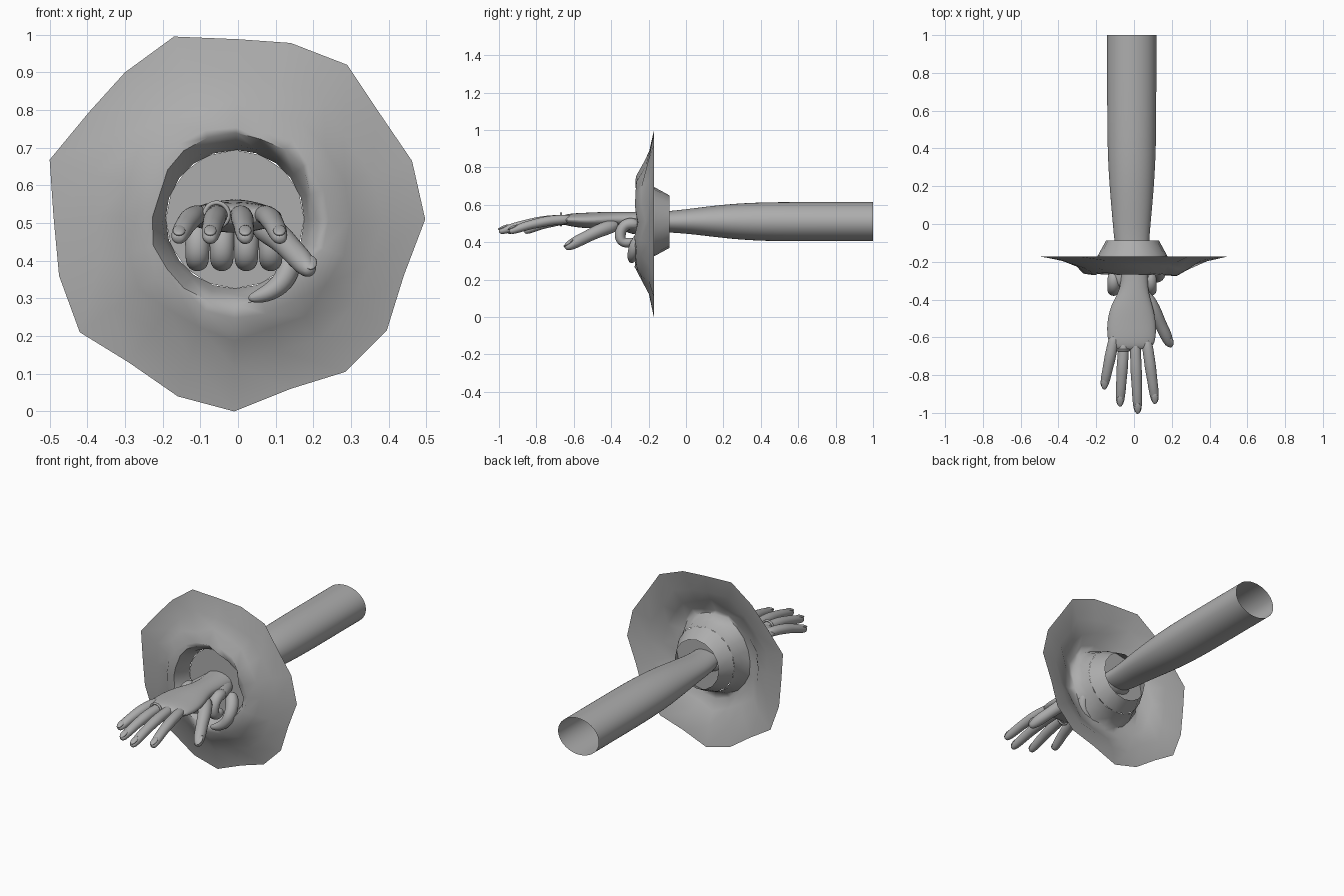
import bpy, bmesh, math, random
from mathutils import Vector

random.seed(4)
cube = bpy.data.objects.get("Cube")
if cube:
    bpy.data.objects.remove(cube)

grey = bpy.data.materials.new("plain grey")
grey.use_nodes = True
grey.diffuse_color = (0.42, 0.42, 0.42, 1)
grey.node_tree.nodes["Principled BSDF"].inputs["Base Color"].default_value = grey.diffuse_color


def finish(name, bm, angle=40, subdivide=0):
    """Turn a bmesh into a shaded object with the shared material."""
    bmesh.ops.recalc_face_normals(bm, faces=bm.faces)
    mesh = bpy.data.meshes.new(name)
    bm.to_mesh(mesh)
    bm.free()
    obj = bpy.data.objects.new(name, mesh)
    bpy.context.collection.objects.link(obj)
    mesh.materials.append(grey)
    if subdivide:
        obj.modifiers.new("Smooth form", 'SUBSURF').levels = subdivide
        obj.modifiers["Smooth form"].render_levels = subdivide
    bpy.ops.object.select_all(action='DESELECT')
    obj.select_set(True)
    bpy.context.view_layer.objects.active = obj
    bpy.ops.object.shade_smooth_by_angle(angle=math.radians(angle))
    return obj


def bridge(bm, rings):
    """Join neighbouring closed rings with quads."""
    for a, b in zip(rings, rings[1:]):
        n = len(a)
        for i in range(n):
            j = (i + 1) % n
            bm.faces.new((a[i], a[j], b[j], b[i]))


def loft(name, stations, ref=(1, 0, 0), sides=10, open_start=False):
    """Sweep an ellipse through stations of (x, y, z, half width, half height)."""
    bm = bmesh.new()
    centres = [Vector(s[:3]) for s in stations]
    rings = []
    for k, s in enumerate(stations):
        t = (centres[min(k + 1, len(centres) - 1)] - centres[max(k - 1, 0)]).normalized()
        side = Vector(ref)
        side = (side - t * side.dot(t)).normalized()
        up = side.cross(t)
        ring = []
        for i in range(sides):
            a = math.tau * i / sides
            p = centres[k] + (side * math.cos(a) * s[3] + up * math.sin(a) * s[-1]) * 1.05
            ring.append(bm.verts.new(p))
        rings.append(ring)
    bridge(bm, rings)
    bm.faces.new(rings[-1])
    if not open_start:
        bm.faces.new(rings[0])
    return finish(name, bm, 60, 2)


# Forearm, wrist and back of the hand, with an open rear end
loft("forearm_and_palm", [
    (-.012, 1, .51, .128, .103), (-.012, .7, .51, .128, .103),
    (-.012, .4, .51, .127, .103), (-.012, .2, .512, .116, .089),
    (-.012, 0, .512, .098, .063), (-.012, -.1, .508, .09, .056),
    (0, -.22, .515, .075, .045), (.003, -.34, .525, .065, .036),
    (-.01, -.43, .52, .11, .042), (-.014, -.53, .515, .13, .042),
    (-.012, -.62, .52, .125, .034), (-.01, -.67, .52, .1, .022)],
    sides=14, open_start=True)


# Outstretched fingers with nails
def finger(name, base, tip):
    base, tip = Vector(base), Vector(tip)
    stations = []
    for t, r in ((0, .03), (.3, .029), (.45, .031), (.65, .027),
                 (.76, .027), (.9, .024), (.97, .019), (1, .01)):
        p = base.lerp(tip, t)
        stations.append((p.x, p.y, .525 - .07 * t * t, r, r * .9))
    loft(name, stations)
    p = base.lerp(tip, .94)
    nail(name + "_nail", (p.x, p.y, .525 - .07 * .88 + .017), .4)


def nail(name, place, tilt):
    bpy.ops.mesh.primitive_uv_sphere_add(segments=12, ring_count=8, radius=1, location=place)
    obj = bpy.context.object
    obj.name = name
    obj.scale = (.017, .032, .008)
    obj.rotation_euler.x = tilt
    obj.data.materials.append(grey)
    bpy.ops.object.shade_smooth()


finger("little_finger", (-.1, -.58), (-.16, -.865))
finger("ring_finger", (-.052, -.6), (-.075, -.96))
finger("middle_finger", (.005, -.6), (.02, -1))
finger("index_finger", (.065, -.6), (.113, -.945))

# Outstretched thumb
loft("thumb", [
    (.05, -.36, .495, .036), (.105, -.45, .47, .038), (.14, -.53, .43, .031),
    (.165, -.58, .405, .033), (.186, -.63, .378, .026), (.193, -.648, .37, .012)])
nail("thumb_nail", (.193, -.628, .395), .6)

# Finger band
bpy.ops.mesh.primitive_torus_add(
    major_radius=.032, minor_radius=.006, major_segments=24, minor_segments=8,
    location=(-.057, -.668, .522), rotation=(math.pi / 2, 0, 0))
bpy.context.object.name = "finger_band"
bpy.context.object.data.materials.append(grey)
bpy.ops.object.shade_smooth()

# Clenched hand around the wrist
loft("clenched_palm", [
    (-.01, -.12, .505, .08, .05), (-.01, -.2, .495, .105, .055),
    (-.01, -.27, .49, .122, .052), (-.01, -.34, .495, .112, .035)], sides=12)
for k in range(4):
    x = -.108 + k * .065
    loft("clenched_finger_%d" % (k + 1), [
        (x, -.25, .495, .032), (x, -.32, .505, .034), (x, -.353, .46, .033),
        (x, -.352, .41, .032), (x, -.325, .393, .03), (x, -.27, .405, .022)])
loft("clenched_thumb", [
    (.09, -.19, .48, .035), (.135, -.24, .43, .036), (.138, -.275, .38, .033),
    (.115, -.285, .335, .029), (.07, -.29, .308, .023), (.025, -.29, .298, .01)],
    ref=(0, 1, 0))

# Broken wall sheet: jagged outline, raised crater lip, hole going back
outline = [(-.17, .995), (0, .988), (.14, .978), (.29, .92), (.37, .8), (.462, .665),
           (.497, .51), (.44, .36), (.395, .215), (.285, .105), (.14, .06), (-.01, 0),
           (-.16, .04), (-.29, .13), (-.42, .21), (-.475, .36), (-.49, .52),
           (-.5, .668), (-.395, .795), (-.3, .9)]
centre = Vector((-.008, .51))
bm = bmesh.new()
rings = []
for radius, y, rough in ((.5, -.172, 0), (.39, -.195, .008), (.31, -.23, .014),
                         (.255, -.265, .012), (.22, -.262, .01), (.197, -.215, .004),
                         (.184, -.168, 0)):
    ring = []
    for corner in outline:
        d = Vector(corner) - centre
        p = centre + d * (radius / .5 if radius > .35 else radius / d.length)
        p += d.normalized() * random.uniform(-rough, rough)
        ring.append(bm.verts.new((p.x, y + random.uniform(-rough, rough), p.y)))
    rings.append(ring)
bridge(bm, rings)
finish("wall_sheet", bm, 50)

# Tapered collar behind the hole, with its flat front plate
bm = bmesh.new()
rings = []
for radius, y in ((.184, -.168), (.14, -.088)):
    rings.append([bm.verts.new((centre.x + radius * math.cos(math.tau * i / 16), y,
                                centre.y + radius * math.sin(math.tau * i / 16)))
                  for i in range(16)])
bridge(bm, rings)
bm.faces.new(rings[0])
finish("rear_collar", bm, 30)
